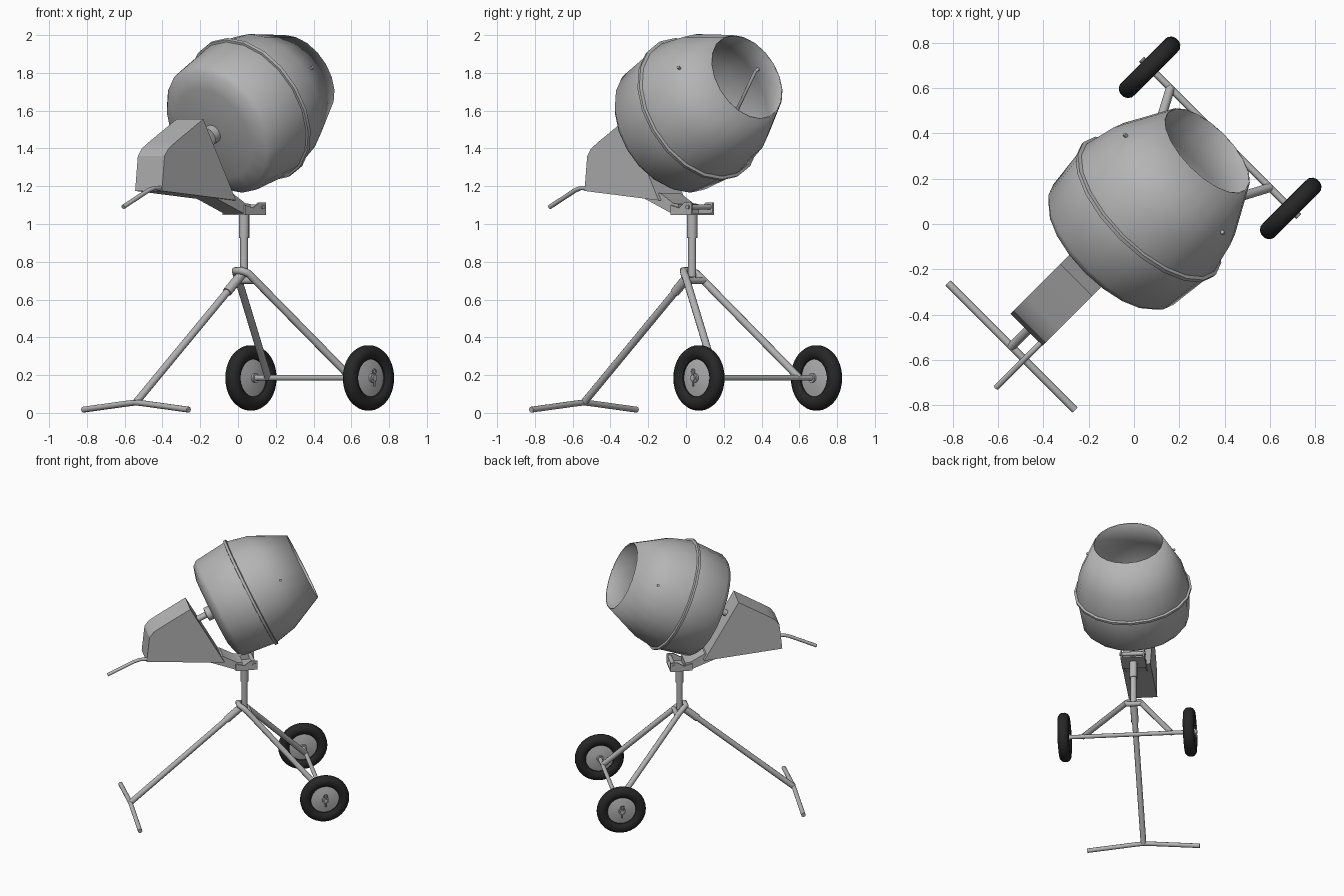
import bpy, bmesh, math
from mathutils import Matrix, Vector

if "Cube" in bpy.data.objects:
    bpy.data.objects.remove(bpy.data.objects["Cube"])

# Everything is laid out in (u forward, v sideways, z up), then turned 45 degrees
TURN = Matrix.Rotation(math.radians(45), 4, 'Z')


def material(name, c):
    m = bpy.data.materials.new(name)
    m.diffuse_color = (*c, 1)
    m.use_nodes = True
    m.node_tree.nodes["Principled BSDF"].inputs["Base Color"].default_value = m.diffuse_color
    return m


GREY = material("grey_metal", (0.46, 0.46, 0.46))
BLACK = material("black_rubber", (0.02, 0.02, 0.02))


def finish(ob, mat, angle=35):
    ob.data.materials.append(mat)
    bpy.ops.object.select_all(action='DESELECT')
    ob.select_set(True)
    bpy.context.view_layer.objects.active = ob
    if ob.type == 'CURVE':
        bpy.ops.object.convert(target='MESH')
        ob = bpy.context.object
    bpy.ops.object.shade_smooth_by_angle(angle=math.radians(angle))
    return ob


def from_bmesh(name, bm, mat, matrix=Matrix(), angle=35):
    bmesh.ops.recalc_face_normals(bm, faces=bm.faces)
    me = bpy.data.meshes.new(name)
    bm.to_mesh(me)
    bm.free()
    ob = bpy.data.objects.new(name, me)
    bpy.context.collection.objects.link(ob)
    ob.matrix_world = TURN @ matrix
    return finish(ob, mat, angle)


def tube(name, points, radius, mat=GREY, closed=False):
    cu = bpy.data.curves.new(name, 'CURVE')
    cu.dimensions = '3D'
    cu.bevel_depth = radius
    cu.bevel_resolution = 3
    cu.use_fill_caps = True
    sp = cu.splines.new('POLY')
    sp.points.add(len(points) - 1)
    for p, co in zip(sp.points, points):
        p.co = (*co, 1)
    sp.use_cyclic_u = closed
    ob = bpy.data.objects.new(name, cu)
    bpy.context.collection.objects.link(ob)
    ob.matrix_world = TURN
    return finish(ob, mat, 50)


def lathe(name, profile, mat, matrix, sides=32, closed=False, angle=35):
    """Spin (radius, height) points about the local z axis."""
    bm = bmesh.new()
    vs = [bm.verts.new((r, 0, h)) for r, h in profile]
    es = [bm.edges.new(p) for p in zip(vs, vs[1:])]
    if closed:
        es.append(bm.edges.new((vs[-1], vs[0])))
    bmesh.ops.spin(bm, geom=vs + es, axis=(0, 0, 1), cent=(0, 0, 0),
                   angle=math.tau, steps=sides, use_duplicate=False)
    bmesh.ops.remove_doubles(bm, verts=bm.verts, dist=0.0005)
    return from_bmesh(name, bm, mat, matrix, angle)


def prism(name, profile, v0, v1, mat=GREY, bevel=0.0):
    """Extrude a (u, z) outline sideways from v0 to v1."""
    bm = bmesh.new()
    f = bm.faces.new([bm.verts.new((u, v0, z)) for u, z in profile])
    ext = bmesh.ops.extrude_face_region(bm, geom=[f])
    moved = [g for g in ext['geom'] if isinstance(g, bmesh.types.BMVert)]
    bmesh.ops.translate(bm, verts=moved, vec=(0, v1 - v0, 0))
    if bevel:
        bmesh.ops.bevel(bm, geom=list(bm.edges), offset=bevel, segments=2,
                        affect='EDGES', profile=0.5)
    return from_bmesh(name, bm, mat, angle=30)


# Drum: open shell on a tilted axis
TILT = Matrix.Translation((0.09, 0, 1.607)) @ Matrix.Rotation(math.radians(65), 4, 'Y')
drum = lathe("drum", [(0, -0.305), (0.26, -0.3), (0.345, -0.275), (0.375, -0.24),
                      (0.4, 0), (0.365, 0.16), (0.245, 0.405)],
             GREY, TILT, sides=20, angle=40)
shell = drum.modifiers.new("shell", 'SOLIDIFY')
shell.thickness = 0.006
lathe("drum_seam", [(0.396, -0.012), (0.411, -0.01), (0.413, 0.008), (0.394, 0.014)],
      GREY, TILT, sides=20, closed=True)
lathe("drive_shaft", [(0, -0.56), (0.022, -0.56), (0.022, -0.35), (0.05, -0.345),
                      (0.05, -0.3), (0, -0.3)], GREY, TILT, sides=16)

# Mixing arms inside the drum
for side in (1, -1):
    tube("mixing_arm", [(-0.02, side * 0.35, 1.5), (0.1, side * 0.28, 1.6),
                        (0.25, side * 0.27, 1.81), (0.25, side * 0.31, 1.83)], 0.009)

# Motor housing, with support arm and tilting yoke below the drum
prism("motor_housing", [(-0.665, 1.175), (-0.645, 1.36), (-0.615, 1.4), (-0.56, 1.435),
                        (-0.355, 1.555), (-0.11, 1.125)], -0.095, 0.105)
prism("support_arm", [(-0.25, 1.14), (-0.12, 1.165), (-0.02, 1.11), (0.02, 1.105),
                      (0.02, 1.055), (-0.03, 1.055)], -0.075, 0.075)
for side in (1, -1):
    prism("yoke_side", [(-0.03, 1.05), (-0.03, 1.1), (0.03, 1.085), (0.075, 1.115),
                        (0.125, 1.115), (0.125, 1.05)], side * 0.085, side * 0.075)
    tube("yoke_bolt", [(0.1, side * 0.083, 1.09), (0.1, side * 0.093, 1.09)], 0.012)
prism("yoke_base", [(-0.03, 1.048), (-0.03, 1.058), (0.125, 1.058), (0.125, 1.048)], -0.085, 0.085)
tube("yoke_pin", [(0.1, -0.08, 1.09), (0.1, 0.08, 1.09)], 0.015)

# Tilt handle
tube("tilt_handle", [(-0.62, -0.08, 1.19), (-0.71, -0.08, 1.19), (-0.75, -0.08, 1.178),
                     (-0.94, -0.08, 1.09)], 0.012)

# Column and collar
tube("column", [(0.046, 0, 0.72), (0.046, 0, 1.0)], 0.022)
tube("column_collar", [(0.046, 0, 0.925), (0.046, 0, 1.05)], 0.028)

# Rear leg, socket and foot bar
foot, crown = Vector((-0.764, 0, 0.055)), Vector((0.03, 0, 0.735))
tube("rear_leg", [foot, crown], 0.02)
tube("rear_leg_socket", [foot.lerp(crown, 0.86), crown], 0.026)
tube("foot_bar", [(-0.764, -0.395, 0.017), (-0.764, -0.06, 0.05), (-0.764, 0, 0.055),
                  (-0.764, 0.06, 0.05), (-0.764, 0.395, 0.017)], 0.016)

# Front legs: one bent tube looping round the column
half = [(0.537, 0.31, 0.185), (0.06, 0.058, 0.71), (0.03, 0.045, 0.74), (0.005, 0.025, 0.752)]
tube("front_legs", half + [(u, -v, z) for u, v, z in reversed(half)], 0.02)
tube("leg_brace", [(0.075, -0.06, 0.7), (0.075, 0.06, 0.7)], 0.018)

# Axle and wheels
tube("axle", [(0.537, -0.49, 0.185), (0.537, 0.49, 0.185)], 0.015)
tread = [(0.1, 0.022), (0.112, 0.034), (0.13, 0.04), (0.15, 0.038), (0.166, 0.026), (0.173, 0.01)]
for side in (1, -1):
    place = Matrix.Translation((0.537, side * 0.44, 0.185)) @ Matrix.Rotation(math.pi / 2, 4, 'X')
    lathe("tyre", tread + [(r, -h) for r, h in reversed(tread)], BLACK, place, closed=True)
    lathe("wheel_disc", [(0, 0.026), (0.03, 0.026), (0.108, 0.01), (0.108, -0.01),
                         (0.03, -0.026), (0, -0.026)], GREY, place)
    lathe("wheel_hub", [(0, 0.04), (0.024, 0.04), (0.024, -0.04), (0, -0.04)], GREY, place, sides=20)
    # split pin through the axle end
    v = side * 0.485
    tube("split_pin", [(0.537, v, 0.14), (0.537, v, 0.21)], 0.005)
    tube("split_pin_ring", [(0.537 + 0.012 * math.cos(a), v, 0.219 + 0.012 * math.sin(a))
                            for a in (i * math.tau / 10 for i in range(10))], 0.004, closed=True)
